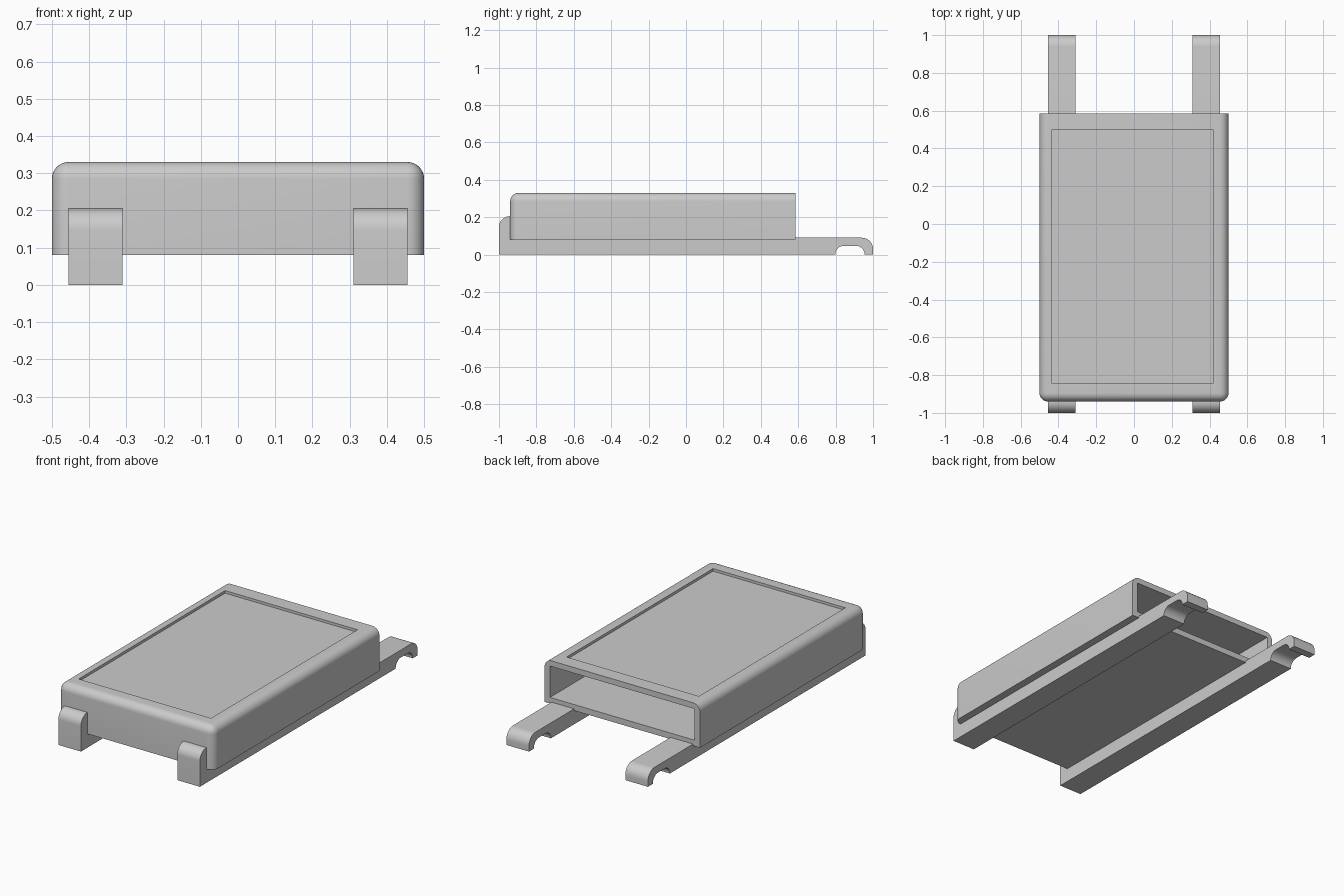
import bpy, bmesh, math
from mathutils import Matrix, Vector

cube = bpy.data.objects.get("Cube")
if cube:
    bpy.data.objects.remove(cube, do_unlink=True)

# Single flat grey
grey = bpy.data.materials.new("plain_grey")
grey.use_nodes = True
grey.diffuse_color = (0.6, 0.6, 0.6, 1)
grey.node_tree.nodes["Principled BSDF"].inputs["Base Color"].default_value = (0.6, 0.6, 0.6, 1)


def make_object(name, bm):
    bmesh.ops.recalc_face_normals(bm, faces=bm.faces)
    mesh = bpy.data.meshes.new(name)
    bm.to_mesh(mesh)
    bm.free()
    mesh.materials.append(grey)
    obj = bpy.data.objects.new(name, mesh)
    bpy.context.scene.collection.objects.link(obj)
    return obj


def box_mesh(low, high):
    low, high = Vector(low), Vector(high)
    bm = bmesh.new()
    matrix = Matrix.Translation((low + high) / 2) @ Matrix.Diagonal((*(high - low), 1))
    bmesh.ops.create_cube(bm, size=1, matrix=matrix)
    return bm


def activate(obj):
    bpy.ops.object.select_all(action='DESELECT')
    obj.select_set(True)
    bpy.context.view_layer.objects.active = obj


def smooth(obj):
    activate(obj)
    bpy.ops.object.shade_smooth_by_angle(angle=math.radians(30))


def cut(obj, low, high):
    cutter = make_object("cutter", box_mesh(low, high))
    cutter.hide_render = True
    mod = obj.modifiers.new("cut", 'BOOLEAN')
    mod.operation, mod.solver, mod.object = 'DIFFERENCE', 'EXACT', cutter
    activate(obj)
    bpy.ops.object.modifier_apply(modifier=mod.name)
    bpy.data.objects.remove(cutter, do_unlink=True)


def arc(cy, cz, radius, start, end, steps=10):
    points = []
    for i in range(steps + 1):
        a = math.radians(start + (end - start) * i / steps)
        points.append((cy + radius * math.cos(a), cz + radius * math.sin(a)))
    return points


# Case: round the top sides, top front and front uprights, keep the rest sharp
FRONT, BACK, BOTTOM, TOP = -0.94, 0.585, 0.08, 0.33
bm = box_mesh((-0.5, FRONT, BOTTOM), (0.5, BACK, TOP))
rounded = []
for edge in bm.edges:
    middle = (edge.verts[0].co + edge.verts[1].co) / 2
    on_top = abs(middle.z - TOP) < 0.001
    on_front = abs(middle.y - FRONT) < 0.001
    on_back = abs(middle.y - BACK) < 0.001
    on_bottom = abs(middle.z - BOTTOM) < 0.001
    if (on_top or on_front) and not on_back and not on_bottom:
        rounded.append(edge)
bmesh.ops.bevel(bm, geom=rounded, offset=0.045, segments=8, profile=0.5, affect='EDGES')
case = make_object("case", bm)

# Deep pocket open at the back, and the shallow sunken panel on top
cut(case, (-0.465, FRONT + 0.035, 0.115), (0.465, BACK + 0.1, 0.297))
cut(case, (-0.433, -0.845, 0.315), (0.418, 0.5, 0.4))
smooth(case)

# Runner side profile: upright front stop, long bar, hooked back end
profile = [(-1, 0)]
profile += arc(-0.942, 0.147, 0.058, 180, 90)
profile += [(-0.935, 0.205), (-0.935, 0.09)]
profile += arc(0.94, 0.03, 0.06, 90, 0)
profile += [(1, 0)]
profile += arc(0.908, 0, 0.047, 0, 90)
profile += arc(0.845, 0, 0.047, 90, 180)

for side, x in (("right", -0.455), ("left", 0.31)):
    bm = bmesh.new()
    face = bm.faces.new([bm.verts.new((x, y, z)) for y, z in profile])
    result = bmesh.ops.extrude_face_region(bm, geom=[face])
    verts = [v for v in result["geom"] if isinstance(v, bmesh.types.BMVert)]
    bmesh.ops.translate(bm, verts=verts, vec=(0.145, 0, 0))
    smooth(make_object(side + "_runner", bm))
